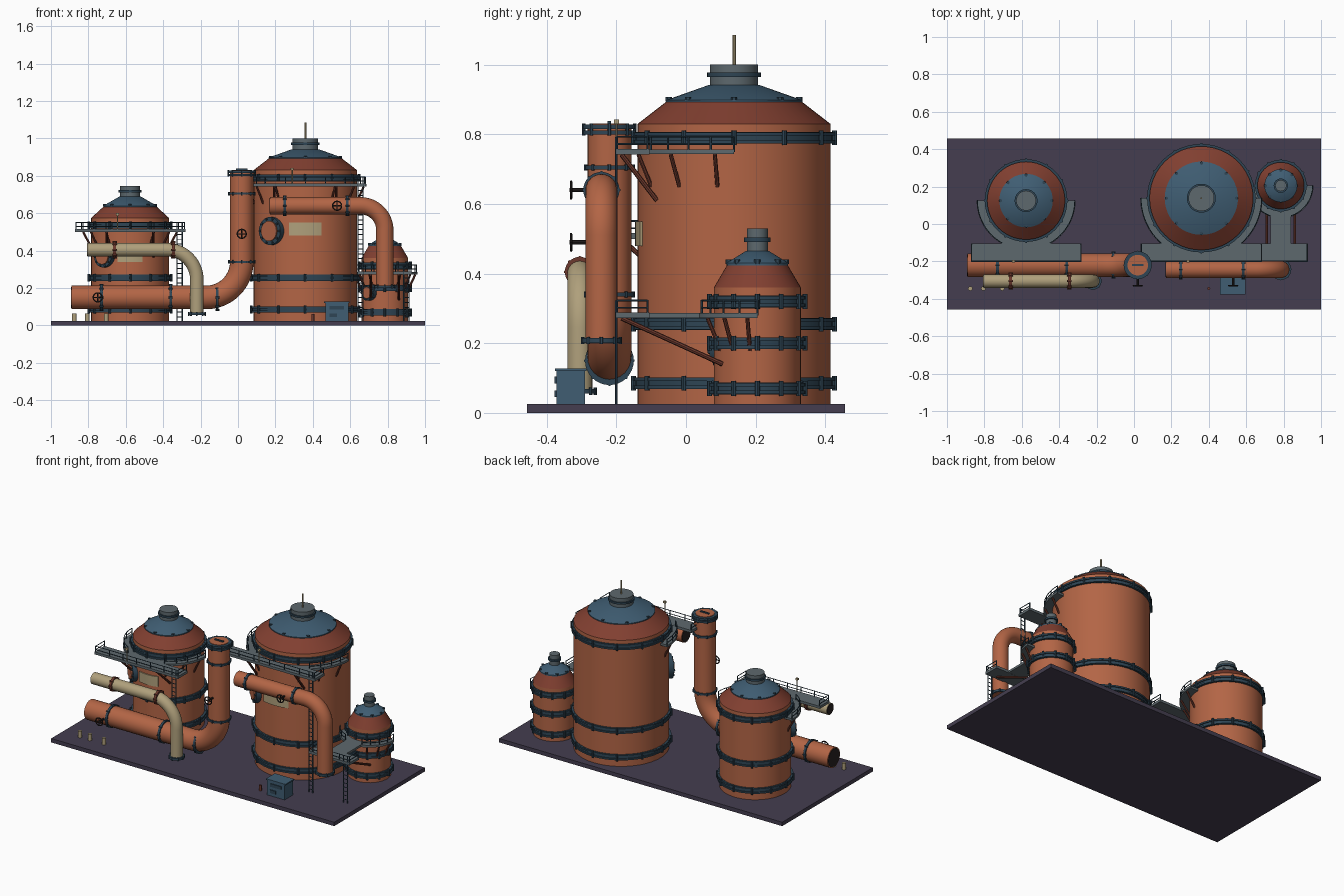
import bpy, bmesh
from math import sin, cos, pi, radians
from mathutils import Vector as V, Matrix

if "Cube" in bpy.data.objects:
    bpy.data.objects.remove(bpy.data.objects["Cube"])

COL = dict(orange=(.45, .13, .06), blue=(.05, .11, .17), red=(.22, .05, .03), deck=(.11, .14, .155),
           base=(.058, .048, .08), beige=(.43, .35, .2), steel=(.028, .06, .09), brown=(.15, .04, .026),
           dark=(.02, .015, .015))
MATS = {}
for k, c in COL.items():
    MATS[k] = bpy.data.materials.new(k)
    MATS[k].diffuse_color = (*c, 1)


def done(bm, name, mat):
    bmesh.ops.recalc_face_normals(bm, faces=bm.faces)
    me = bpy.data.meshes.new(name)
    bm.to_mesh(me)
    bm.free()
    me.materials.append(MATS[mat])
    me.shade_smooth()
    me.set_sharp_from_angle(angle=radians(32))
    bpy.context.collection.objects.link(bpy.data.objects.new(name, me))


def skin(bm, rings, wrap):
    rows = [[bm.verts.new(p) for p in ring] for ring in rings]
    n = len(rows[0])
    for a, b in zip(rows, rows[1:]):
        for i in range(n if wrap else n - 1):
            j = (i + 1) % n
            bm.faces.new((a[i], a[j], b[j], b[i]))
    if wrap:
        bm.faces.new(rows[0])
        bm.faces.new(rows[-1])


def lathe(bm, c, prof, n=48):
    skin(bm, [[(c[0] + r * cos(2 * pi * i / n), c[1] + r * sin(2 * pi * i / n), z) for i in range(n)]
              for r, z in prof], True)


def arc_slab(bm, c, r0, r1, z0, z1, a0, a1, n=24):
    rings = []
    for i in range(n + 1):
        a = radians(a0 + (a1 - a0) * i / n)
        rings.append([(c[0] + r * cos(a), c[1] + r * sin(a), z)
                      for r, z in ((r0, z0), (r1, z0), (r1, z1), (r0, z1))])
    skin(bm, rings, True)


def box(bm, x0, x1, y0, y1, z0, z1):
    m = Matrix.Translation(((x0 + x1) / 2, (y0 + y1) / 2, (z0 + z1) / 2))
    bmesh.ops.create_cube(bm, size=1, matrix=m @ Matrix.Diagonal((x1 - x0, y1 - y0, z1 - z0, 1)))


def rod(bm, p, q, r, n=8):
    p, q = V(p), V(q)
    d = q - p
    m = Matrix.Translation((p + q) / 2) @ d.to_track_quat('Z', 'Y').to_matrix().to_4x4()
    bmesh.ops.create_cone(bm, cap_ends=True, segments=n, radius1=r, radius2=r, depth=d.length, matrix=m)


def sweep(bm, pts, r, normal, n=24):
    pts, nv, rings = [V(p) for p in pts], V(normal), []
    for i, p in enumerate(pts):
        t = (pts[min(i + 1, len(pts) - 1)] - pts[max(i - 1, 0)]).normalized()
        s = t.cross(nv)
        rings.append([p + r * (cos(2 * pi * k / n) * nv + sin(2 * pi * k / n) * s) for k in range(n)])
    skin(bm, rings, True)


def arc(c, r, z, a0, a1, n=24):
    return [(c[0] + r * cos(radians(a0 + (a1 - a0) * i / n)), c[1] + r * sin(radians(a0 + (a1 - a0) * i / n)), z)
            for i in range(n + 1)]


# ground plate
bm = bmesh.new()
box(bm, -1, 1, -.457, .457, 0, .025)
done(bm, 'base_plate', 'base')


def tank(tag, c, r, zc, zr, rb, zb, rn, ztop, bands, hole_z, hole_r):
    # shell, shoulder, roof cone and neck
    for name, mat, prof in (('shell', 'orange', [(r, .02), (r, zc)]),
                            ('shoulder', 'red', [(r, zc), (rb, zr)]),
                            ('roof', 'blue', [(rb + .003, zr - .004), (rb + .003, zr + .003), (rn + .003, zb)]),
                            ('neck', 'deck', [(rn, zb - .02), (rn, ztop)])):
        bm = bmesh.new()
        lathe(bm, c, prof)
        done(bm, f'{tag}_{name}', mat)
    # clamp bands with lugs, neck collar, roof bolts
    bm = bmesh.new()
    for z in bands:
        lathe(bm, c, [(r + .007, z - .017), (r + .007, z + .017)])
        for dz in (-.011, .011):
            lathe(bm, c, [(r + .013, z + dz - .005), (r + .013, z + dz + .005)])
        for i in range(12):
            d = V((cos(i * pi / 6), sin(i * pi / 6), 0))
            p = V((*c, z)) + d * (r + .012)
            rod(bm, p - V((0, 0, .021)), p + V((0, 0, .021)), .007)
    lathe(bm, c, [(rn + .008, (zb + ztop) / 2 - .006), (rn + .008, (zb + ztop) / 2 + .006)])
    for i in range(8):
        p = V((c[0] + rb * .97 * cos(i * pi / 4), c[1] + rb * .97 * sin(i * pi / 4), zr))
        rod(bm, p, p + V((0, 0, .012)), .009, 6)
    done(bm, f'{tag}_bands', 'steel')
    # inspection hatch, 40 degrees left of the front
    d = V((-sin(radians(40)), -cos(radians(40)), 0))
    s, p = V((d.y, -d.x, 0)), V((*c, hole_z)) + d * r
    bm = bmesh.new()
    rod(bm, p - d * .04, p + d * .02, hole_r, 24)
    for i in range(10):
        q = p + hole_r * .87 * (cos(i * pi / 5) * s + sin(i * pi / 5) * V((0, 0, 1)))
        rod(bm, q, q + d * .027, .006, 6)
    done(bm, f'{tag}_hatch_flange', 'steel')
    bm = bmesh.new()
    rod(bm, p, p + d * .028, hole_r * .72, 24)
    done(bm, f'{tag}_hatch_door', 'orange')


def platform(tag, c, r, ro, hw, z):
    bm = bmesh.new()
    box(bm, c[0] - hw, c[0] + hw, -.203, -.105, z - .008, z + .008)
    arc_slab(bm, c, r - .005, ro, z - .007, z + .007, 180, 360)
    if c[1] - ro > -.105:
        box(bm, c[0] - .055, c[0] + .055, -.11, c[1] - r + .02, z - .007, z + .007)
    done(bm, f'{tag}_platform', 'deck')
    # two rails, posts and ladder
    bm = bmesh.new()
    x0, x1, y0 = c[0] - hw + .005, c[0] + hw - .005, -.198
    cut = max(0, min(1, (c[1] + .105) / ro))
    from math import asin, degrees
    a = degrees(asin(cut)) if cut < 1 else 70
    for h in (.022, .043):
        rod(bm, (x0, y0, z + h), (x1, y0, z + h), .0025, 6)
        for x in (x0, x1):
            rod(bm, (x, y0, z + h), (x, -.11, z + h), .0025, 6)
        sweep(bm, arc(c, ro - .005, z + h, 180, 180 + a, 12), .0025, (0, 0, 1), 6)
        sweep(bm, arc(c, ro - .005, z + h, 360 - a, 360, 12), .0025, (0, 0, 1), 6)
    n = max(4, round(hw * 20))
    posts = [(x0 + (x1 - x0) * i / n, y0) for i in range(n + 1)] + [(x0, -.11), (x1, -.11)]
    for s in (180, 360 - a):
        posts += [p[:2] for p in arc(c, ro - .005, 0, s, s + a, 4)]
    for x, y in posts:
        rod(bm, (x, y, z), (x, y, z + .044), .003, 6)
    xl = c[0] + hw - .03
    for x in (xl - .014, xl + .014):
        rod(bm, (x, -.2, .02), (x, -.2, z + .043), .0035, 6)
    for i in range(int((z - .04) / .026)):
        rod(bm, (xl - .014, -.2, .045 + i * .026), (xl + .014, -.2, .045 + i * .026), .0025, 6)
    done(bm, f'{tag}_railing_and_ladder', 'steel')
    # braces down to the shell
    bm = bmesh.new()
    for ang in (190, 215, 240, 300, 325, 350):
        d = V((cos(radians(ang)), sin(radians(ang)), 0))
        rod(bm, V((*c, z - .008)) + d * (ro - .01), V((*c, z - .1)) + d * (r - .003), .006)
    for sx in (-.6, .6):
        x = c[0] + sx * r
        rod(bm, (x, -.185, z - .008), (x, c[1] - r * .8, z - .14), .007)
    done(bm, f'{tag}_braces', 'brown')


big, left, small = (.36, .138), (-.577, .125), (.785, .205)
tank('large_tank', big, .277, .83, .895, .193, .942, .069, 1.0, (.085, .255, .79), .505, .075)
tank('left_tank', left, .208, .575, .637, .14, .69, .053, .745, (.085, .255, .535), .37, .06)
tank('small_tank', small, .125, .36, .428, .085, .465, .03, .53, (.07, .2, .32), .175, .042)
platform('large_tank', big, .277, .327, .325, .75)
platform('left_tank', left, .208, .265, .295, .508)
platform('small_tank', small, .125, .175, .145, .28)

# rooftop mast, sign plates and lamps
bm = bmesh.new()
rod(bm, (*big, .99), (*big, 1.085), .005)
for x, z in ((.29, .75), (-.645, .508)):
    rod(bm, (x, -.2, z), (x, -.2, z + .082), .003)
    box(bm, x - .008, x + .008, -.207, -.193, z + .08, z + .092)
done(bm, 'mast_and_lamps', 'beige')
bm = bmesh.new()
arc_slab(bm, big, .27, .284, .48, .55, 252, 288)
arc_slab(bm, left, .2, .214, .34, .405, 252, 288)
done(bm, 'sign_plates', 'beige')


def pipe(name, mat, pts, y, r):
    bm = bmesh.new()
    sweep(bm, [(x, y, z) for x, z in pts], r, (0, 1, 0))
    done(bm, name, mat)
    bm = bmesh.new()
    x, z = pts[0]
    rod(bm, (x - .002, y, z), (x + .01, y, z), r * .9, 24)
    done(bm, name + '_mouth', 'dark')


def elbow(cx, cz, r, a0, a1):
    return [(cx + r * cos(radians(a0 + (a1 - a0) * i / 16)), cz + r * sin(radians(a0 + (a1 - a0) * i / 16)))
            for i in range(17)]


YA, YB, YC = -.22, -.305, -.243
pipe('main_pipe', 'orange', [(-.89, .15)] + elbow(-.17, .34, .19, -90, 0) + [(.02, .815)], YA, .063)
pipe('thin_pipe', 'beige', [(-.805, .405)] + elbow(-.38, .245, .16, 90, 0) + [(-.22, .055)], YB, .036)
pipe('outlet_pipe', 'orange', [(.17, .64)] + elbow(.655, .51, .13, 90, 0) + [(.785, .2)], YC, .046)


def collar(bm, x, y, z, r, axis, w=.007):
    d = V((w, 0, 0)) if axis == 'x' else V((0, 0, w))
    p = V((x, y, z))
    rod(bm, p - d, p + d, r, 32)
    u = V((0, 0, 1)) if axis == 'x' else V((1, 0, 0))
    for i in range(8):
        q = p + (r - .002) * (cos(i * pi / 4) * u + sin(i * pi / 4) * V((0, 1, 0)))
        rod(bm, q - d * 1.5, q + d * 1.5, .005, 6)


# pipe collars
bm = bmesh.new()
for x in (-.73, -.36, -.11):
    collar(bm, x, YA, .15, .07, 'x')
for z in (.34, .705, .805, .822):
    collar(bm, .02, YA, z, .07 if z < .8 else .075, 'z', .006)
for x in (.25, .585):
    collar(bm, x, YC, .64, .052, 'x')
collar(bm, .785, YC, .208, .056, 'z')
collar(bm, -.22, YB, .062, .046, 'z')
box(bm, -.01, .05, YA - .005, YA + .005, .825, .838)
done(bm, 'pipe_collars', 'steel')
bm = bmesh.new()
for x in (-.66, -.345):
    collar(bm, x, YB, .405, .043, 'x', .008)
rod(bm, (.4, -.345, .02), (.4, -.345, .06), .008, 12)
done(bm, 'thin_pipe_clamps_and_post', 'brown')
bm = bmesh.new()
rod(bm, (.02, YA, .82), (.02, YA, .831), .055, 32)
done(bm, 'main_pipe_lid', 'orange')

# hand wheels
bm = bmesh.new()
for x, y, z in ((.02, YA, .49), (.53, YC, .64), (-.75, YA, .15)):
    ring = [(x + .024 * cos(i * pi / 12), -.33, z + .024 * sin(i * pi / 12)) for i in range(25)]
    sweep(bm, ring, .0035, (0, 1, 0), 8)
    rod(bm, (x, y, z), (x, -.335, z), .006)
    rod(bm, (x - .024, -.33, z), (x + .024, -.33, z), .003)
    rod(bm, (x, -.33, z - .024), (x, -.33, z + .024), .003)
done(bm, 'hand_wheels', 'dark')

# control cabinet and short bollards
bm = bmesh.new()
box(bm, .467, .59, -.372, -.29, .025, .128)
box(bm, .46, .597, -.376, -.286, .12, .128)
done(bm, 'control_cabinet', 'blue')
bm = bmesh.new()
box(bm, .49, .567, -.377, -.37, .085, .105)
box(bm, .49, .53, -.377, -.37, .045, .065)
done(bm, 'cabinet_panels', 'steel')
bm = bmesh.new()
for x, y in ((-.875, -.345), (-.805, -.345), (-.705, -.345)):
    rod(bm, (x, y, .02), (x, y, .065), .012, 16)
done(bm, 'bollards', 'beige')

for m in bpy.data.materials:
    if m.users and not m.is_grease_pencil:
        m.use_nodes = True
        m.node_tree.nodes["Principled BSDF"].inputs["Base Color"].default_value = m.diffuse_color
